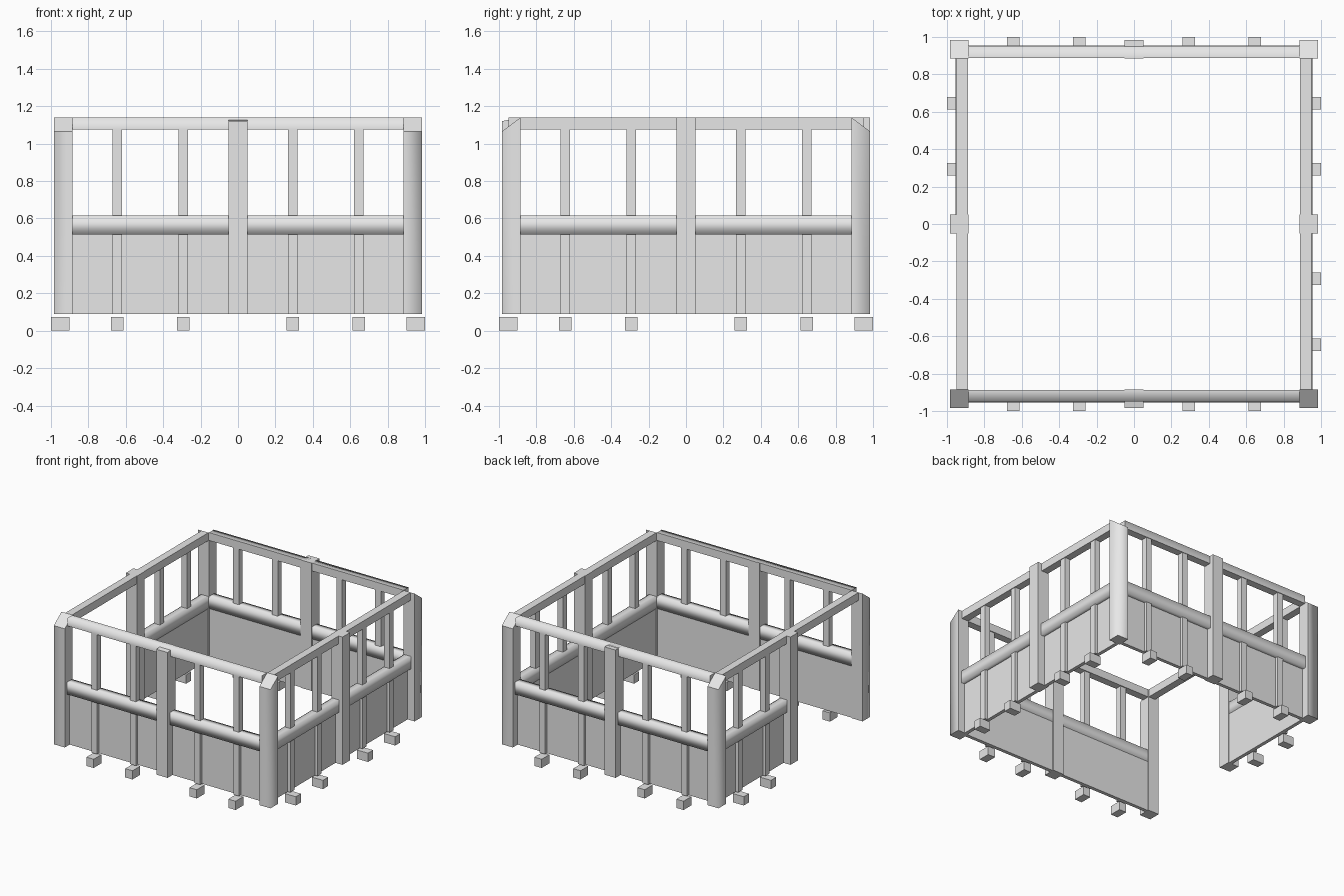
import bpy
import bmesh
from mathutils import Matrix
from math import pi

cube = bpy.data.objects.get("Cube")
if cube:
    bpy.data.objects.remove(cube, do_unlink=True)

grey = bpy.data.materials.new("light_grey")
grey.use_nodes = True
color = (0.8, 0.8, 0.8, 1)
grey.diffuse_color = color
grey.node_tree.nodes["Principled BSDF"].inputs["Base Color"].default_value = color

INNER, OUTER = 0.885, 0.985
FLOOR, TOP = 0.09, 1.14
RAIL_BOTTOM = 1.075


def box(name, x, y, z, turn=0.0, soft=None, slope=None):
    """Box from (min, max) ranges, turned about z. soft(a, b) picks softened edges,
    slope = (y side, height) lowers the top edge on that side."""
    bm = bmesh.new()
    bmesh.ops.create_cube(bm, size=1)
    for v in bm.verts:
        v.co = [r[0] if c < 0 else r[1] for c, r in zip(v.co, (x, y, z))]
    if slope:
        side, height = slope
        for v in bm.verts:
            if v.co.z == max(u.co.z for u in bm.verts) or v.co.z > RAIL_BOTTOM:
                if v.co.y * side > (OUTER + INNER) / 2:
                    v.co.z = height
    if soft:
        for f in bm.faces:
            f.smooth = True
        for e in bm.edges:
            e.smooth = bool(soft(e.verts[0].co, e.verts[1].co))
    bm.transform(Matrix.Rotation(turn, 4, "Z"))
    bmesh.ops.recalc_face_normals(bm, faces=bm.faces)
    mesh = bpy.data.meshes.new(name)
    bm.to_mesh(mesh)
    bm.free()
    mesh.materials.append(grey)
    obj = bpy.data.objects.new(name, mesh)
    bpy.context.collection.objects.link(obj)
    return obj


def long_edge(a, b):
    return abs(a.x - b.x) > 0.5


def outer_top_edge(a, b):
    return long_edge(a, b) and min(a.z, b.z) > 1.1 and a.y < -0.92


# Corner posts, softened on the outside and cut down towards front and back
for sx, left in ((-1, "right"), (1, "left")):
    for sy, front in ((-1, "front"), (1, "back")):
        xs = sorted((sx * INNER, sx * OUTER))
        ys = sorted((sy * INNER, sy * OUTER))
        box(f"{front}_{left}_corner_post", xs, ys, (FLOOR, TOP),
            soft=lambda a, b: abs(a.z - b.z) > 0.5 and abs(a.x) > 0.9 and abs(a.y) > 0.9,
            slope=(sy, 1.065))

# Walls, each built on the front and turned into place
walls = (("front", 0), ("left", pi / 2), ("back", pi), ("right", -pi / 2))
for wall, turn in walls:
    facing = wall in ("front", "back")
    box(f"{wall}_top_rail", (-INNER, INNER), (-0.95, -0.888), (RAIL_BOTTOM, TOP), turn,
        soft=outer_top_edge if facing else None)
    box(f"{wall}_middle_post", (-0.05, 0.05), (-OUTER, -INNER), (FLOOR, TOP), turn,
        slope=(-1, 1.12) if wall == "front" else None)

    for side in (-1, 1):
        # The front half of the right wall is an open doorway
        if wall == "right" and side == 1:
            continue
        span = sorted((side * 0.05, side * INNER))
        half = f"{wall}_{'a' if side < 0 else 'b'}"
        box(f"{half}_panel", span, (-0.922, -0.893), (FLOOR, 0.53), turn)
        box(f"{half}_sill", span, (-0.955, -0.89), (0.515, 0.615), turn, soft=long_edge)
        for i, offset in enumerate((0.292, 0.645)):
            c = side * offset
            box(f"{half}_stud_{i}", (c - 0.026, c + 0.026), (-0.945, -0.896),
                (FLOOR, RAIL_BOTTOM), turn)
            box(f"{half}_foot_{i}", (c - 0.033, c + 0.033), (-1, -0.9), (0, 0.072), turn)
